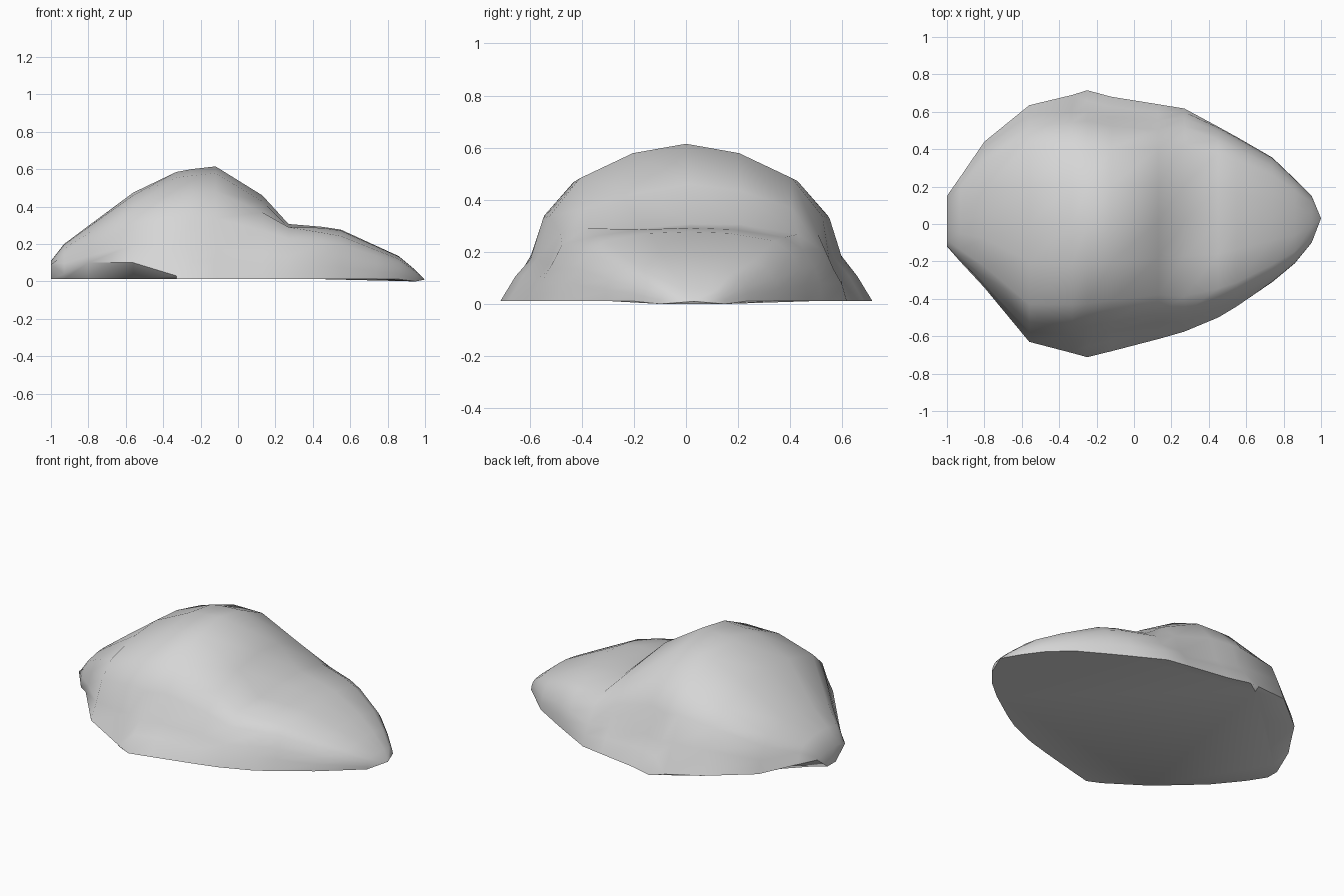
import bpy, bmesh, math
from mathutils import Vector

cube = bpy.data.objects.get("Cube")
if cube:
    bpy.data.objects.remove(cube, do_unlink=True)

# Grey stone colour
stone = bpy.data.materials.new("grey stone")
stone.use_nodes = True
colour = (0.67, 0.67, 0.67, 1)
stone.diffuse_color = colour
bsdf = stone.node_tree.nodes["Principled BSDF"]
bsdf.inputs["Base Color"].default_value = colour
bsdf.inputs["Roughness"].default_value = 0.9

# Half cross-sections from ground to crest: (width share, height share)
DOME = [(1, 0), (.92, .16), (.84, .27), (.77, .54), (.6, .78), (.3, .94), (0, 1)]
SHELF = [(1, 0), (.99, .24), (.95, .45), (.86, .7), (.72, .87), (.33, .98), (0, 1)]

# Stations along the rock: x, front edge, back edge, height, shelf share
STATIONS = [
    (-1, -.12, .15, .11, 1), (-.93, -.20, .25, .20, 1),
    (-.80, -.34, .44, .297, .9), (-.56, -.63, .635, .475, .7),
    (-.33, -.69, .69, .585, .2), (-.25, -.712, .715, .60, 0),
    (-.12, -.68, .68, .615, 0), (.13, -.615, .64, .46, .2),
    (.27, -.575, .617, .315, .7), (.45, -.50, .52, .292, 1),
    (.55, -.44, .465, .277, 1), (.74, -.31, .355, .19, 1),
    (.86, -.21, .24, .135, 1), (.95, -.10, .15, .06, 1),
]

# Overhang of the blunt end: x -> (ground edge, lip height) at front and back
UNDERCUT = {
    -1: ((-.03, .09), (.05, .09)), -.93: ((-.14, .04), (.10, .08)),
    -.80: ((-.30, .10), (.23, .06)), -.56: ((-.52, .10), (.46, .06)),
    -.33: ((-.675, .03), (.66, .03)),
}

# Local shaping: centre, radius, push
SHAPING = [
    (Vector((.45, -.44, .14)), .17, Vector((0, .03, 0))),
    (Vector((.22, -.12, .34)), .18, Vector((0, 0, -.02))),
    (Vector((.29, -.41, .27)), .18, Vector((0, 0, .025))),
]


def half_section(x, middle, edge, height, share, undercut):
    """Points from one ground edge up to the crest."""
    ground = .012 if x < .9 else 0
    points = []
    for (w0, h0), (w1, h1) in zip(DOME, SHELF):
        wide = w0 + (w1 - w0) * share
        high = h0 + (h1 - h0) * share
        points.append((middle + (edge - middle) * wide,
                       ground + (height - ground) * high))
    if undercut:
        foot, lip = undercut
        above = [(y, max(z, lip)) for y, z in points[2:]]
        points = [(foot, ground), (edge, lip)] + above
    return points


def section(x, front, back, height, share):
    """Points across the rock, from the front ground edge to the back one."""
    middle = (front + back) / 2
    cuts = UNDERCUT.get(x, (None, None))
    near, far = [half_section(x, middle, edge, height, share, cut)
                 for edge, cut in zip((front, back), cuts)]
    return near + far[-2::-1]


# Loft the rock body
bm = bmesh.new()
rings = [[bm.verts.new((s[0], y, z)) for y, z in section(*s)] for s in STATIONS]
for a, b in zip(rings, rings[1:]):
    for i in range(len(a) - 1):
        bm.faces.new((a[i], b[i], b[i + 1], a[i + 1]))

# Blunt end, pointed tail and flat underside
bm.faces.new(rings[0])
tip = bm.verts.new((1, .03, .01))
last = rings[-1]
for i in range(len(last) - 1):
    bm.faces.new((last[i], tip, last[i + 1]))
bm.faces.new([r[0] for r in rings] + [tip] + [r[-1] for r in reversed(rings)])

# Weather the surface, leaving the ground outline alone
for v in bm.verts:
    if v.co.z > .02:
        for centre, radius, push in SHAPING:
            fall = max(0, 1 - (v.co - centre).length / radius)
            v.co += push * math.sqrt(fall)

bmesh.ops.recalc_face_normals(bm, faces=bm.faces)
mesh = bpy.data.meshes.new("rock")
bm.to_mesh(mesh)
bm.free()
mesh.materials.append(stone)
rock = bpy.data.objects.new("rock", mesh)
bpy.context.collection.objects.link(rock)

# Smooth body with a crisp ground edge
bpy.ops.object.select_all(action='DESELECT')
rock.select_set(True)
bpy.context.view_layer.objects.active = rock
bpy.ops.object.shade_smooth_by_angle(angle=math.radians(50))
